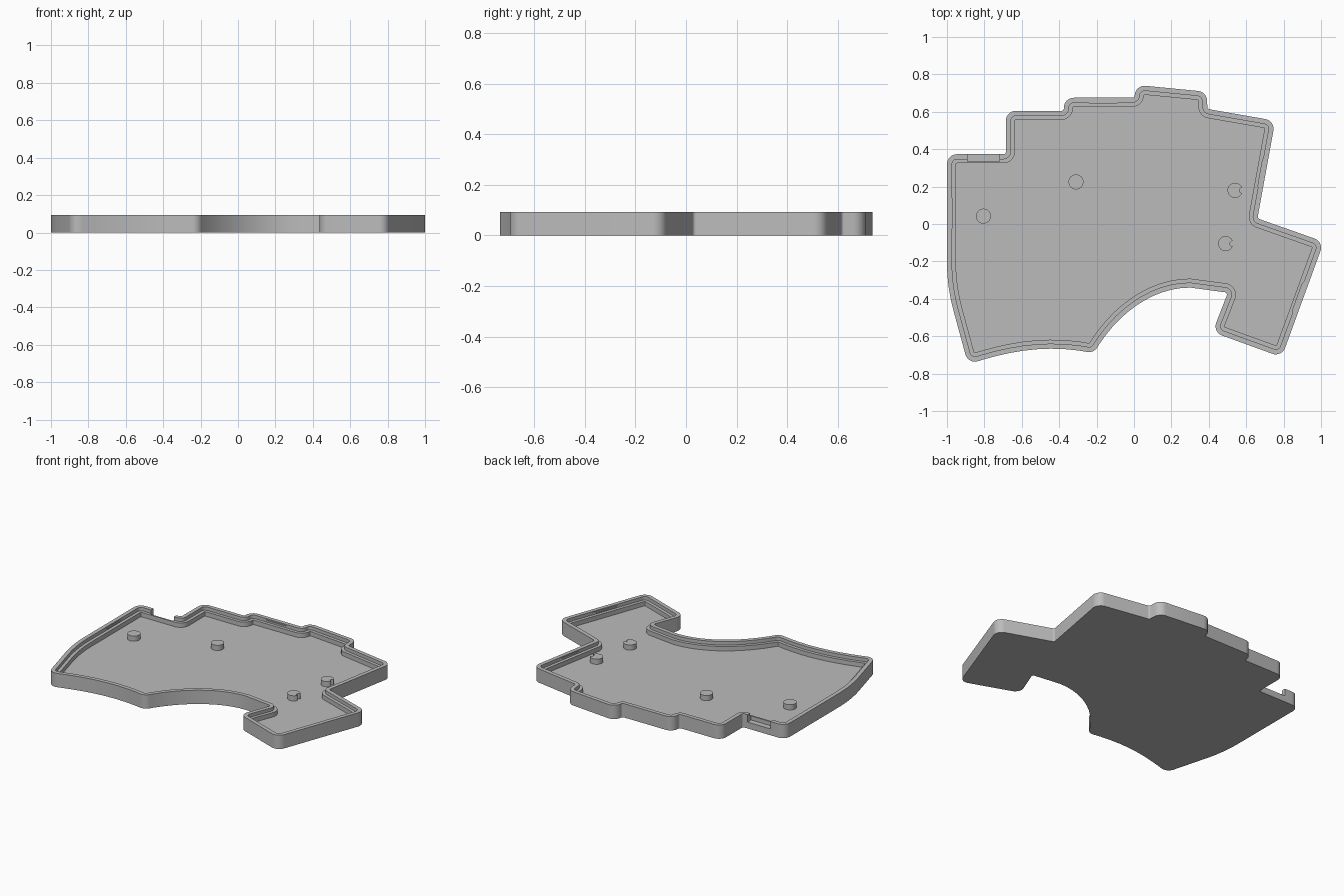
import bpy
import bmesh
import math
from mathutils import Vector
from mathutils.geometry import interpolate_bezier

cube = bpy.data.objects.get("Cube")
if cube:
    bpy.data.objects.remove(cube, do_unlink=True)

HEIGHT, LEDGE_Z, FLOOR_Z = 0.093, 0.07, 0.04
RIM, LEDGE = 0.027, 0.048
R_OUT, R_IN = 0.053, 0.014

grey = bpy.data.materials.new("plain grey")
grey.use_nodes = True
colour = (0.5, 0.5, 0.5, 1)
grey.diffuse_color = colour
grey.node_tree.nodes["Principled BSDF"].inputs["Base Color"].default_value = colour


def make_object(name, bm):
    bmesh.ops.recalc_face_normals(bm, faces=bm.faces)
    mesh = bpy.data.meshes.new(name)
    bm.to_mesh(mesh)
    bm.free()
    mesh.materials.append(grey)
    obj = bpy.data.objects.new(name, mesh)
    bpy.context.collection.objects.link(obj)
    return obj


def activate(obj):
    bpy.ops.object.select_all(action="DESELECT")
    obj.select_set(True)
    bpy.context.view_layer.objects.active = obj


def smooth(obj):
    activate(obj)
    bpy.ops.object.shade_smooth_by_angle(angle=math.radians(30))


def cut(obj, cutter):
    cutter.hide_render = True
    activate(obj)
    mod = obj.modifiers.new("cut", "BOOLEAN")
    mod.operation, mod.solver, mod.object = "DIFFERENCE", "EXACT", cutter
    bpy.ops.object.modifier_apply(modifier=mod.name)
    bpy.data.objects.remove(cutter, do_unlink=True)


def stack(name, rings):
    """Join (points, z) rings of equal length into a closed solid."""
    bm = bmesh.new()
    loops = [[bm.verts.new((p[0], p[1], z)) for p in pts] for pts, z in rings]
    n = len(loops[0])
    for a, b in zip(loops, loops[1:]):
        for i in range(n):
            j = (i + 1) % n
            bm.faces.new((a[i], a[j], b[j], b[i]))
    bm.faces.new(loops[0][::-1])
    bm.faces.new(loops[-1])
    return make_object(name, bm)


def circle(x, y, r, n=32):
    return [(x + r * math.cos(math.tau * i / n), y + r * math.sin(math.tau * i / n)) for i in range(n)]


def rectangle(x0, y0, x1, y1):
    return [(x0, y0), (x1, y0), (x1, y1), (x0, y1)]


def fillet(corners, steps=8):
    """Round each (x, y, radius) corner with an arc."""
    out = []
    for i, (x, y, r) in enumerate(corners):
        p = Vector((x, y))
        if r == 0:
            out.append(p)
            continue
        u = (Vector(corners[i - 1][:2]) - p).normalized()
        v = (Vector(corners[(i + 1) % len(corners)][:2]) - p).normalized()
        half = u.angle(v) / 2
        centre = p + (u + v).normalized() * (r / math.sin(half))
        start = p + u * (r / math.tan(half)) - centre
        end = p + v * (r / math.tan(half)) - centre
        for k in range(steps + 1):
            t = k / steps * (math.pi - 2 * half)
            s = math.pi - 2 * half
            out.append(centre + (start * math.sin(s - t) + end * math.sin(t)) / math.sin(s))
    return out


def inset(points, d):
    """Move a counter-clockwise outline inward by d."""
    out = []
    for i, p in enumerate(points):
        e1 = (p - points[i - 1]).normalized()
        e2 = (points[(i + 1) % len(points)] - p).normalized()
        n1, n2 = Vector((-e1.y, e1.x)), Vector((-e2.y, e2.x))
        out.append(p + (n1 + n2) * (d / (1 + n1.dot(n2))))
    return out


def curve(a, ha, hb, b, n):
    """Interior points of a Bezier edge."""
    pts = interpolate_bezier(*[Vector(q) for q in (a, ha, hb, b)], n)
    return [(p[0], p[1], 0) for p in pts[1:-1]]


# Counter-clockwise plan of the case: left side, front curves, thumb wing, back steps
low_left, palm, arch = (-0.887, -0.75), (-0.215, -0.69), (0.30, -0.34)
corners = [(-1, 0.373, R_OUT), (-1, -0.335, 1.0), (*low_left, R_OUT)]
corners += curve(low_left, (-0.66, -0.675), (-0.46, -0.64), palm, 10)
corners += [(*palm, R_OUT)]
corners += curve(palm, (-0.10, -0.49), (0.09, -0.34), arch, 13)
corners += [(*arch, 0), (0.502, -0.367, R_IN), (0.42, -0.578, R_OUT),
            (0.79, -0.712, R_OUT), (1.015, -0.095, R_OUT), (0.66, 0.03, R_IN),
            (0.755, 0.552, R_OUT), (0.393, 0.615, R_IN), (0.388, 0.707, R_OUT),
            (0.008, 0.744, R_OUT), (0.003, 0.675, R_IN), (-0.375, 0.675, R_OUT),
            (-0.375, 0.605, R_IN), (-0.685, 0.605, R_OUT), (-0.685, 0.373, R_IN)]
outline = fillet(corners)
rim, ledge = inset(outline, RIM), inset(outline, LEDGE)

# Tray with stepped wall
tray = stack("case_tray", [(outline, 0), (outline, HEIGHT), (rim, HEIGHT),
                           (rim, LEDGE_Z), (ledge, LEDGE_Z), (ledge, FLOOR_Z)])

# Cable opening in the back wall
cut(tray, stack("opening_cutter", [(rectangle(-0.89, 0.335, -0.72, 0.45), z)
                                   for z in (FLOOR_Z + 0.003, HEIGHT + 0.1)]))
smooth(tray)

# Standoffs; the two on the model's left have a small bite in the side
for i, (x, y) in enumerate([(-0.805, 0.042), (-0.31, 0.225), (0.54, 0.18), (0.49, -0.105)]):
    peg = stack(f"standoff_{i + 1}", [(circle(x, y, 0.04), z) for z in (FLOOR_Z - 0.005, FLOOR_Z + 0.035)])
    if x > 0:
        cut(peg, stack("bite_cutter", [(circle(x + 0.037, y, 0.014, 16), z) for z in (0, 0.2)]))
    smooth(peg)

# Snap ridges with tapered ends on the inside of the rim wall
ridges = {"left": ((0.696, 0.37), (0.661, 0.175)),
          "thumb": ((0.912, -0.295), (0.842, -0.487)),
          "back": ((-0.07, 0.648), (-0.26, 0.648)),
          "right": ((-0.973, 0.155), (-0.973, -0.04))}
for side, (a, b) in ridges.items():
    a, b = Vector(a), Vector(b)
    along = (b - a).normalized()
    normal = Vector((-along.y, along.x))
    if normal.dot(-(a + b)) < 0:
        normal = -normal
    back = -normal * 0.004
    base = [a + back, b + back, b - along * 0.03 + normal * 0.006, a + along * 0.03 + normal * 0.006]
    stack(f"snap_ridge_{side}", [(base, LEDGE_Z + 0.005), (base, LEDGE_Z + 0.015)])
